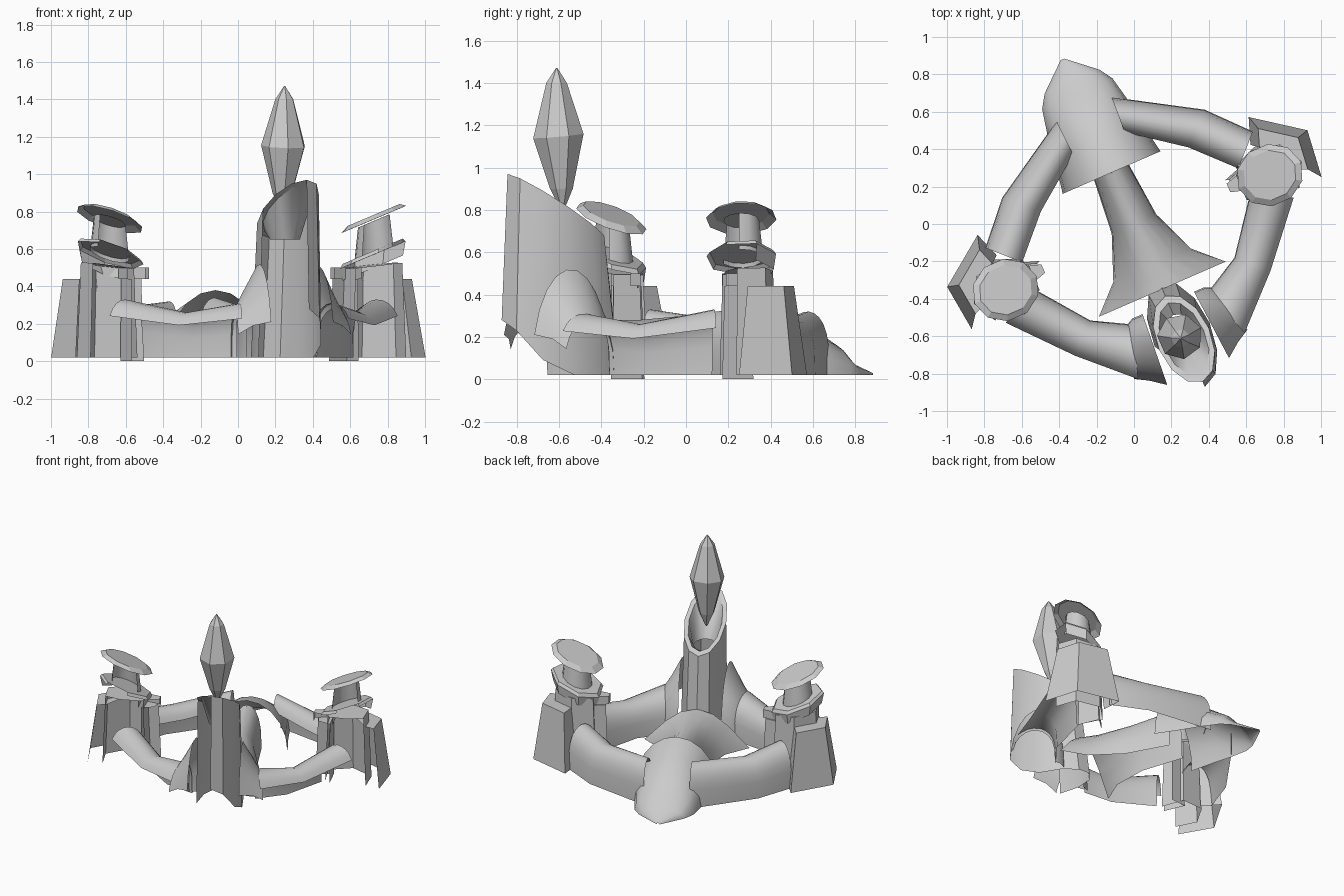
import bpy, bmesh, math
from mathutils import Vector

cube = bpy.data.objects.get("Cube")
if cube:
    bpy.data.objects.remove(cube)

# One stone colour for everything
stone = bpy.data.materials.new("pale_grey_stone")
stone.use_nodes = True
GREY = (0.6, 0.6, 0.6, 1)
stone.diffuse_color = GREY
stone.node_tree.nodes["Principled BSDF"].inputs["Base Color"].default_value = GREY

TURN = math.radians(23.5)   # the mirror axis of the castle is turned about z
FLOOR = 0.02
OPEN_SIDE = Vector((0, -0.75, -0.65))   # shells are left open toward here


def loft(name, rings, closed=True, caps=True, mirror=False, smooth=35, keep=None):
    """Skin equal-length rings; faces turned to the open side beyond keep are left out."""
    bm = bmesh.new()
    rows = [[bm.verts.new(p) for p in ring] for ring in rings]
    count = len(rows[0])
    for a, b in zip(rows, rows[1:]):
        for i in range(count if closed else count - 1):
            j = (i + 1) % count
            bm.faces.new((a[i], a[j], b[j], b[i]))
    solid = closed and caps
    if solid:
        bm.faces.new(rows[0])
        bm.faces.new(rows[-1])
    bmesh.ops.remove_doubles(bm, verts=bm.verts, dist=0.0005)
    bmesh.ops.recalc_face_normals(bm, faces=bm.faces)
    bm.normal_update()
    if not solid and sum(f.normal.z * f.calc_area() for f in bm.faces) < 0:
        bmesh.ops.reverse_faces(bm, faces=bm.faces)
        bm.normal_update()
    if keep is not None:
        away = [f for f in bm.faces if f.normal.dot(OPEN_SIDE) > keep]
        bmesh.ops.delete(bm, geom=away, context='FACES')
    mesh = bpy.data.meshes.new(name)
    bm.to_mesh(mesh)
    bm.free()
    mesh.materials.append(stone)
    ob = bpy.data.objects.new(name, mesh)
    bpy.context.collection.objects.link(ob)
    ob.rotation_euler.z = TURN
    if mirror:
        ob.modifiers.new("both_sides", 'MIRROR').use_mirror_merge = False
    if smooth:
        bpy.ops.object.select_all(action='DESELECT')
        ob.select_set(True)
        bpy.context.view_layer.objects.active = ob
        bpy.ops.object.shade_smooth_by_angle(angle=math.radians(smooth))
    return ob


def ring(cx, cy, rx, ry, z, n=10, tilt_x=0, tilt_y=0, first=0, sweep=360):
    """Ellipse (or arc of one) of n points lying on a sloping plane."""
    pts = []
    steps = n if sweep == 360 else n - 1
    for i in range(n):
        a = math.radians(first + sweep * i / steps)
        dx, dy = rx * math.cos(a), ry * math.sin(a)
        pts.append((cx + dx, cy + dy, z + tilt_x * dx + tilt_y * dy))
    return pts


def arch(p, q, height, power=0.6, cut=0, n=10):
    """Arch from p to foot q; power makes it boxy or bell-like, cut lifts the start at p."""
    pts = []
    first = math.radians(cut)
    for i in range(n + 1):
        a = first + (math.pi - first) * i / n
        s = (math.cos(first) - math.cos(a)) / (math.cos(first) + 1)
        rise = max(0, math.sin(a)) ** power
        pts.append((p[0] + (q[0] - p[0]) * s, p[1] + (q[1] - p[1]) * s,
                    FLOOR + (height - FLOOR) * rise))
    return pts


def block(name, base, z0, z1, centre, shrink, slope=0):
    """Tapered block on a polygon footprint, mirrored, open toward the front."""
    cx, cy = centre
    low = [(x, y, z0) for x, y in base]
    high = [(cx + (x - cx) * shrink, cy + (y - cy) * shrink,
             z1 + slope * (x - cx) * shrink) for x, y in base]
    return loft(name, [low, high], mirror=True, smooth=0, keep=0.15)


# Rear gatehouse: an arched spout that runs down to the ground
loft("rear_hub", [arch((-w, v), (w, v), h, k) for v, w, h, k in (
    (0.96, 0.01, 0.03, 1), (0.83, 0.16, 0.08, 1), (0.76, 0.205, 0.16, 0.9),
    (0.62, 0.235, 0.25, 0.9), (0.5, 0.25, 0.32, 0.9), (0.3, 0.285, 0.38, 1))],
    closed=False)

# Flared ramp from the hub to the keep
loft("flared_ramp", [arch((-w, v), (w, v), h, k) for v, w, h, k in (
    (0.32, 0.1, 0.34, 0.7), (0.0, 0.13, 0.3, 0.9),
    (-0.24, 0.225, 0.28, 1.5), (-0.38, 0.37, 0.28, 2.5))], closed=False)

# Curtain walls: roof with a raised open edge, and the rear-facing side
CUT = 35
loft("rear_wall", [
    arch((0.15, 0.47), (0.16, 0.67), 0.32, cut=CUT),
    arch((0.43, 0.26), (0.59, 0.41), 0.29, cut=CUT),
    arch((0.63, 0.05), (0.78, 0.2), 0.33, cut=CUT)], closed=False, mirror=True)
loft("front_wall", [
    arch((0.84, -0.21), (0.61, -0.13), 0.33, cut=CUT),
    arch((0.57, -0.52), (0.42, -0.38), 0.26, cut=CUT),
    arch((0.31, -0.77), (0.22, -0.49), 0.31, cut=CUT)], closed=False, mirror=True)

# Flaring fins where the front walls meet the keep
loft("wall_fin", [
    arch((0.33, -0.76), (0.25, -0.48), 0.28, 0.7, 20),
    arch((0.26, -0.8), (0.21, -0.46), 0.38, 0.7, 20),
    arch((0.18, -0.86), (0.15, -0.46), 0.52, 0.9, 20)],
    closed=False, mirror=True, keep=0.45)

# Keep: an open wrap of wall, its front edge cut up off the ground
RIM = -0.62
ARC = dict(n=10, first=-90, sweep=270)
foot = [(x, y, FLOOR + max(0, -0.74 - y) * 1.24)
        for x, y, z in ring(0, -0.645, 0.16, 0.305, FLOOR, **ARC)]
loft("keep_wall", [foot, ring(0, -0.67, 0.145, 0.25, 0.815, tilt_y=RIM, **ARC)], closed=False)

# Rim and cup lining the top of the keep, sloping up to the front
loft("keep_cup", [
    ring(0, -0.67, 0.145, 0.25, 0.815, 12, tilt_y=RIM, first=-90),
    ring(0, -0.67, 0.115, 0.21, 0.81, 12, tilt_y=RIM, first=-90),
    ring(0, -0.63, 0.075, 0.1, 0.65, 12, first=-90)], caps=False)

# Crystal floating in the keep
loft("crystal", [
    ring(-0.015, -0.63, 0.008, 0.008, 0.8, 7), ring(-0.015, -0.635, 0.055, 0.055, 0.9, 7),
    ring(-0.015, -0.65, 0.122, 0.122, 1.15, 7, 0, 0.1),
    ring(-0.015, -0.66, 0.05, 0.05, 1.4, 7), ring(-0.015, -0.66, 0.004, 0.004, 1.47, 7)], smooth=0)

# Side turrets: buttress, body, inner leg, ledge
block("turret_buttress", [(0.74, 0.14), (0.79, 0.28), (1.05, 0.09), (1.02, -0.17), (0.92, -0.13)],
      FLOOR, 0.44, (0.86, 0.04), 0.68)
block("turret_body", [(0.62, 0.07), (0.78, 0.13), (0.93, 0.02), (0.92, -0.14), (0.8, -0.15),
                      (0.63, -0.1)], FLOOR, 0.51, (0.77, -0.04), 0.88, 0.12)
block("turret_leg", [(0.54, 0.02), (0.66, 0.06), (0.66, -0.1), (0.56, -0.06)],
      0.0, 0.44, (0.66, -0.02), 0.85)
block("turret_ledge", [(0.54, 0.0), (0.68, 0.04), (0.68, -0.09), (0.54, -0.05)],
      0.44, 0.5, (0.64, -0.02), 1)

# Turret platform, neck and cap, all leaning toward the middle and back
LEAN = dict(tilt_x=0.385, tilt_y=-0.17)
MID = (0.77, -0.05)
loft("turret_platform", [
    ring(*MID, 0.17, 0.155, 0.5, 7, **LEAN), ring(*MID, 0.185, 0.165, 0.57, 7, **LEAN),
    ring(*MID, 0.17, 0.15, 0.59, 7, **LEAN)], mirror=True, smooth=0, keep=0.15)
loft("turret_neck", [
    ring(*MID, 0.105, 0.105, 0.57, 12, **LEAN), ring(*MID, 0.085, 0.085, 0.75, 12, **LEAN)],
    mirror=True, keep=0.15)
loft("turret_cap", [
    ring(*MID, 0.182, 0.165, 0.758, 10, **LEAN), ring(*MID, 0.145, 0.132, 0.782, 10, **LEAN)],
    mirror=True, smooth=0, keep=0.45)
